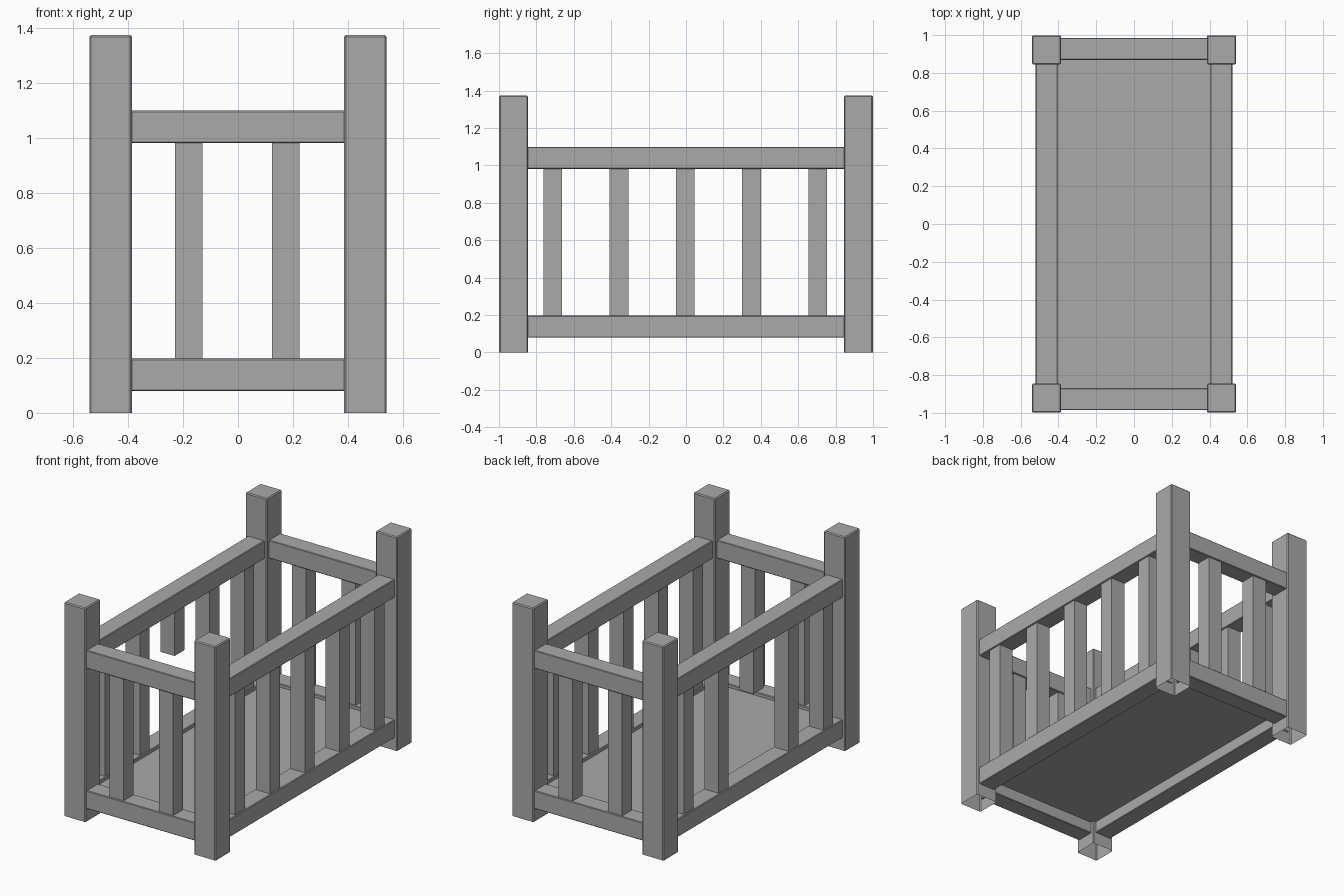
import bpy
import bmesh

cube = bpy.data.objects.get("Cube")
if cube:
    bpy.data.objects.remove(cube, do_unlink=True)

grey = bpy.data.materials.new("plain_grey")
grey.use_nodes = True
COLOUR = (0.4, 0.4, 0.4, 1)
grey.diffuse_color = COLOUR
grey.node_tree.nodes["Principled BSDF"].inputs["Base Color"].default_value = COLOUR

PX, PY = 0.463, 0.922        # post centres, also rail centre lines in x
RY = 0.927                   # end rail centre line
POST, RAIL, SLAT = 0.154, 0.117, 0.1
LOW_TOP, HIGH_BOTTOM = 0.197, 0.982


def box(name, centre, size, bevel=0.0, open_bottom=False):
    bm = bmesh.new()
    bmesh.ops.create_cube(bm, size=1)
    for v in bm.verts:
        v.co = [c + p * s for c, p, s in zip(centre, v.co, size)]
    if bevel:
        edges = bm.edges
        if open_bottom:
            edges = [e for e in edges if max(v.co.z for v in e.verts) > centre[2]]
        bmesh.ops.bevel(bm, geom=list(edges), offset=bevel, segments=1, affect='EDGES')
    if open_bottom:
        bm.normal_update()
        under = [f for f in bm.faces if f.normal.z < -0.9]
        bmesh.ops.delete(bm, geom=under, context='FACES')
    mesh = bpy.data.meshes.new(name)
    bm.to_mesh(mesh)
    bm.free()
    mesh.materials.append(grey)
    obj = bpy.data.objects.new(name, mesh)
    bpy.context.collection.objects.link(obj)
    return obj


def slat(name, x, y, bottom=LOW_TOP - 0.01):
    top = HIGH_BOTTOM + 0.01
    box(name, (x, y, (top + bottom) / 2), (SLAT, SLAT, top - bottom))


# Corner posts, hollow underneath
for sx, side in ((-1, "right"), (1, "left")):
    for sy, end in ((-1, "front"), (1, "back")):
        box(f"{end}_{side}_post", (sx * PX, sy * PY, 0.687),
            (POST, POST, 1.374), 0.006, True)

# Upper and lower rails
for level, z in (("lower", LOW_TOP - RAIL / 2), ("upper", HIGH_BOTTOM + RAIL / 2)):
    for s, side, end in ((-1, "right", "front"), (1, "left", "back")):
        box(f"{level}_{side}_rail", (s * PX, 0, z), (RAIL, 1.70, RAIL), 0.004)
        box(f"{level}_{end}_rail", (0, s * RY, z), (0.79, RAIL, RAIL), 0.004)

# Side slats; the middle one on the right side is broken off short
for i in range(-2, 3):
    y = -0.004 + i * 0.354
    slat("left_slat", PX, y)
    slat("right_slat", -PX, y, 0.70 if i == 0 else LOW_TOP - 0.01)

# End slats
for s, end in ((-1, "front"), (1, "back")):
    for x in (-0.18, 0.173):
        slat(f"{end}_slat", x, s * RY)

# Floor board
box("floor_board", (0, 0, 0.165), (0.83, 1.76, 0.02))
